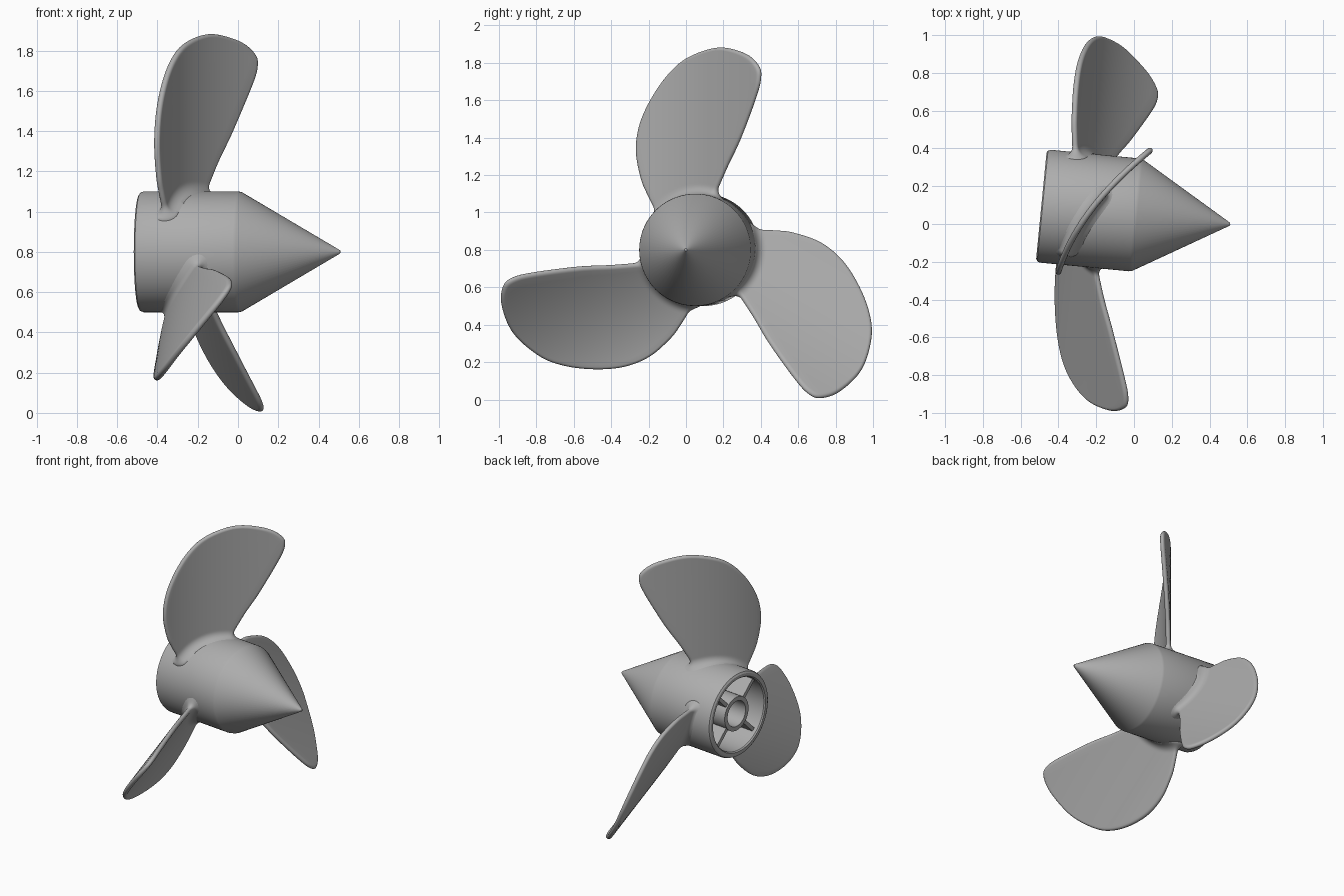
import bpy, bmesh, math
from mathutils import Matrix, Vector

if "Cube" in bpy.data.objects:
    bpy.data.objects.remove(bpy.data.objects["Cube"])

HUB_R, FILLET, HALF_T = 0.30, 0.05, 0.016
# Hub frame: local x runs along the shaft toward the nose
FRAME = Matrix.Translation((0.01, 0.0475, 0.80)) @ Matrix.Rotation(math.radians(-5.57), 4, 'Z')

metal = bpy.data.materials.new("grey metal")
metal.diffuse_color = (0.42, 0.42, 0.42, 1)
metal.use_nodes = True
metal.node_tree.nodes["Principled BSDF"].inputs["Base Color"].default_value = metal.diffuse_color


def add_object(name, bm, matrix, angle=35):
    bmesh.ops.remove_doubles(bm, verts=bm.verts[:], dist=1e-5)
    bmesh.ops.recalc_face_normals(bm, faces=bm.faces[:])
    me = bpy.data.meshes.new(name)
    bm.to_mesh(me)
    bm.free()
    me.materials.append(metal)
    ob = bpy.data.objects.new(name, me)
    bpy.context.collection.objects.link(ob)
    ob.matrix_world = matrix
    bpy.ops.object.select_all(action='DESELECT')
    ob.select_set(True)
    bpy.context.view_layer.objects.active = ob
    bpy.ops.object.shade_smooth_by_angle(angle=math.radians(angle))
    return ob


def lathe(name, profile, steps=72, angle=25):
    """Spin an (x, radius) profile around the shaft."""
    bm = bmesh.new()
    vs = [bm.verts.new((x, 0, r)) for x, r in profile]
    es = [bm.edges.new(p) for p in zip(vs, vs[1:])]
    bmesh.ops.spin(bm, geom=vs + es, cent=(0, 0, 0), axis=(1, 0, 0),
                   angle=math.tau, steps=steps, use_merge=True)
    return add_object(name, bm, FRAME, angle)


# Hub shell with pointed nose and hollow rear
lathe("hub_shell", [(0.502, 0), (0.5, 0.007), (0.493, 0.012), (0.008, 0.297), (-0.008, 0.3),
                    (-0.482, 0.3), (-0.496, 0.294), (-0.503, 0.282), (-0.503, 0.262),
                    (-0.495, 0.255), (-0.06, 0.25), (-0.06, 0)])
# Shaft sleeve
lathe("shaft_sleeve", [(-0.05, 0.12), (-0.48, 0.12), (-0.48, 0.09), (-0.05, 0.085)], 40)

# Ribs joining sleeve and shell
for i in range(4):
    bm = bmesh.new()
    bmesh.ops.create_cube(bm, size=1, matrix=Matrix.Translation((-0.26, 0, 0.185))
                          @ Matrix.Diagonal((0.42, 0.026, 0.15, 1)))
    add_object(f"rib_{i + 1}", bm, FRAME @ Matrix.Rotation(math.radians(45 + 90 * i), 4, 'X'))


def smooth_path(pts, sub=8):
    """Catmull-Rom curve through the points."""
    p = [Vector(q) for q in pts]
    p = [2 * p[0] - p[1]] + p + [2 * p[-1] - p[-2]]
    out = []
    for a, b, c, d in zip(p, p[1:], p[2:], p[3:]):
        for k in range(sub):
            t = k / sub
            out.append(0.5 * (2 * b + (c - a) * t + (2 * a - 5 * b + 4 * c - d) * t * t
                              + (3 * b - a - 3 * c + d) * t ** 3))
    return out + [p[-2]]


# Blade outline (sideways, radial): both edges root to tip
LEFT = [(-0.228, 0.18), (-0.248, 0.215), (-0.290, 0.295), (-0.326, 0.38), (-0.354, 0.53),
        (-0.332, 0.676), (-0.263, 0.82), (-0.165, 0.949), (-0.053, 1.034), (0.114, 1.082)]
RIGHT = [(0.088, 0.276), (0.107, 0.33), (0.137, 0.395), (0.167, 0.457), (0.238, 0.596),
         (0.326, 0.81), (0.356, 0.917), (0.343, 0.986), (0.265, 1.05), (0.114, 1.082)]
OUTLINE = smooth_path(LEFT + RIGHT[-2::-1])


def camber(v):
    return -0.241 + 0.609 * v + 0.591 * v * v


def flare(r):
    """Extra half thickness where the blade blends into the hub."""
    d = min(max(r - HUB_R, 0), FILLET)
    return FILLET - math.sqrt(FILLET ** 2 - (FILLET - d) ** 2)


def place(v, w, offset, r):
    """Put an outline point on the cambered sheet, offset along its normal."""
    n = Vector((1, -(0.609 + 1.182 * v))).normalized()
    u, v2 = camber(v) + n.x * offset, v + n.y * offset
    k = flare(r) / FILLET
    s = 1 + k * (r / math.hypot(v2, w) - 1)
    return (u, v2 * s, w * s)


def build_blade(name, turn):
    bm = bmesh.new()
    n = len(OUTLINE)
    arcs = [math.radians(a) for a in range(-90, 91, 18)]
    rim = []
    # Rounded rim swept along the outline
    for i, p in enumerate(OUTLINE):
        tan = (OUTLINE[min(i + 1, n - 1)] - OUTLINE[max(i - 1, 0)]).normalized()
        out = Vector((-tan.y, tan.x))
        r = p.length
        rho = HALF_T + flare(r)
        row = []
        for a in arcs:
            q = p + out * (rho * math.cos(a) - HALF_T)
            row.append(bm.verts.new(place(q.x, q.y, rho * math.sin(a), r)))
        rim.append(row)
    for a, b in zip(rim, rim[1:]):
        for k in range(len(arcs) - 1):
            bm.faces.new((a[k], a[k + 1], b[k + 1], b[k]))
    # Both faces, lofted between matching rim points
    cols, mid = 20, n // 2
    for side, idx in ((-1, 0), (1, -1)):
        prev = None
        for i in range(mid):
            j = n - 1 - i
            ends = []
            for e in (i, j):
                p = OUTLINE[e]
                tan = (OUTLINE[min(e + 1, n - 1)] - OUTLINE[max(e - 1, 0)]).normalized()
                ends.append(p - Vector((-tan.y, tan.x)) * HALF_T)
            (a0, r0), (a1, r1) = [(math.atan2(q.x, q.y), q.length) for q in ends]
            g0, g1 = OUTLINE[i].length, OUTLINE[j].length
            row = [rim[i][idx]]
            for c in range(1, cols):
                t = c / cols
                ang, r = a0 + (a1 - a0) * t, r0 + (r1 - r0) * t
                g = g0 + (g1 - g0) * t
                row.append(bm.verts.new(place(r * math.sin(ang), r * math.cos(ang),
                                              side * (HALF_T + flare(g)), g)))
            row.append(rim[j][idx])
            if prev:
                for c in range(cols):
                    bm.faces.new((prev[c], prev[c + 1], row[c + 1], row[c]))
            prev = row
        # Close the strip at the tip
        tip = rim[mid][idx]
        for c in range(cols):
            bm.faces.new((prev[c], prev[c + 1], tip))
    add_object(name, bm, FRAME @ Matrix.Rotation(math.radians(turn), 4, 'X'), 50)


for i in range(3):
    build_blade(f"blade_{i + 1}", 120 * i)
